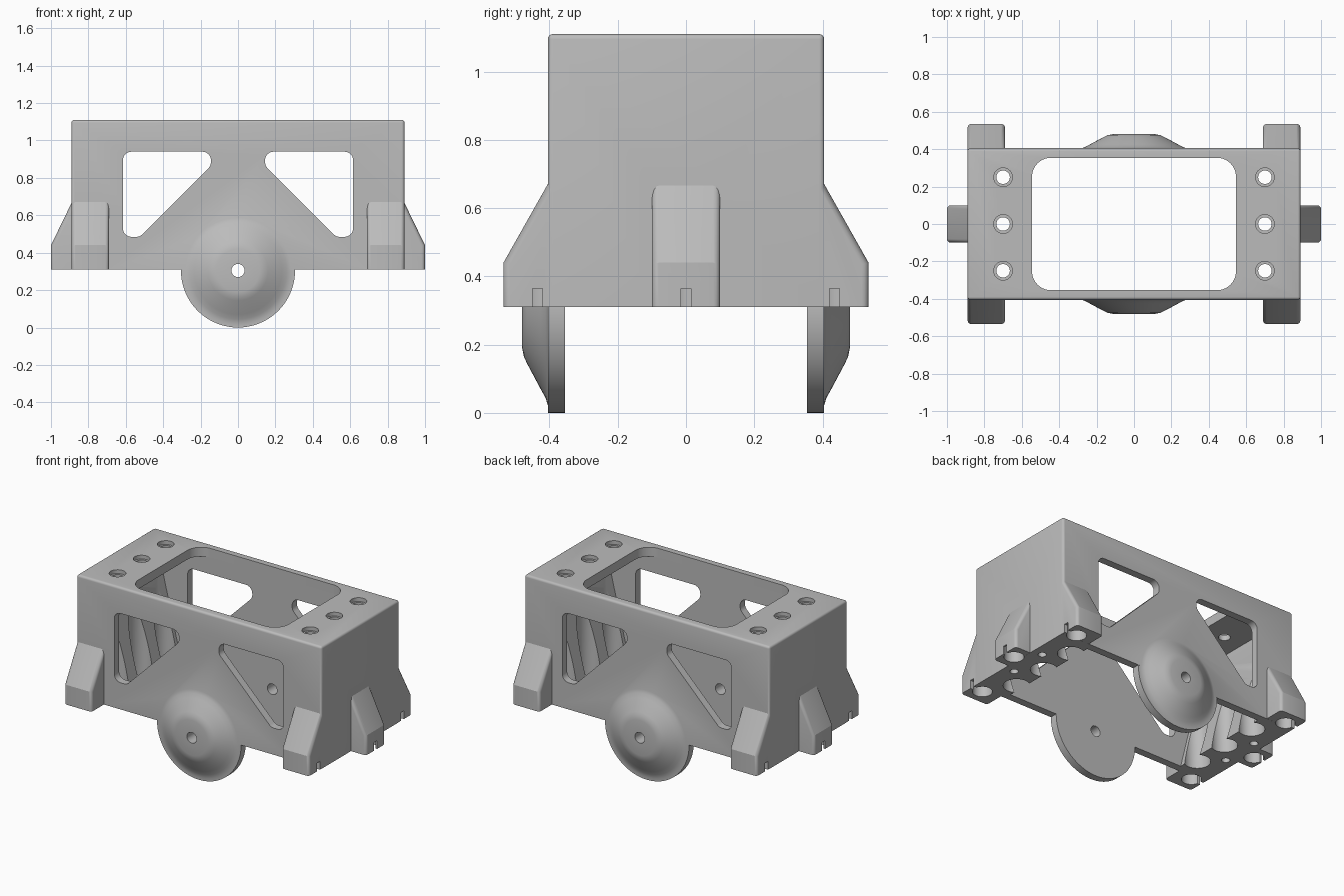
import bpy
import bmesh
import math
from mathutils import Vector

cube = bpy.data.objects.get("Cube")
if cube:
    bpy.data.objects.remove(cube, do_unlink=True)

GREY = (0.5, 0.5, 0.5, 1.0)
grey = bpy.data.materials.new("plain grey")
grey.use_nodes = True
grey.diffuse_color = GREY
for node in grey.node_tree.nodes:
    if node.type == 'BSDF_PRINCIPLED':
        node.inputs["Base Color"].default_value = GREY

SIDES = (-1, 1)
FLOOR, TOP = 0.31, 1.11
HALF_X, HALF_Y, INNER_Y = 0.89, 0.405, 0.355
HUB_Z = 0.305


def to_object(name, bm):
    bmesh.ops.recalc_face_normals(bm, faces=bm.faces[:])
    mesh = bpy.data.meshes.new(name)
    bm.to_mesh(mesh)
    bm.free()
    mesh.materials.append(grey)
    obj = bpy.data.objects.new(name, mesh)
    bpy.context.collection.objects.link(obj)
    return obj


def prism(name, points, axis, low, high, bevel=0, rule=None):
    """Extrude a 2D outline along an axis, rounding the edges chosen by rule."""
    place = {'x': lambda a, b, t: (t, a, b),
             'y': lambda a, b, t: (a, t, b),
             'z': lambda a, b, t: (a, b, t)}[axis]
    low, high = sorted((low, high))
    bm = bmesh.new()
    ends = [[bm.verts.new(place(p[0], p[1], t)) for p in points] for t in (low, high)]
    for ring in ends:
        bm.faces.new(ring)
    count = len(points)
    for i in range(count):
        j = (i + 1) % count
        bm.faces.new((ends[0][i], ends[0][j], ends[1][j], ends[1][i]))
    bmesh.ops.recalc_face_normals(bm, faces=bm.faces[:])
    if bevel:
        chosen = [e for e in bm.edges if rule(e.verts[0].co, e.verts[1].co)]
        bmesh.ops.bevel(bm, geom=chosen, offset=bevel, segments=4,
                        profile=0.5, affect='EDGES')
    return to_object(name, bm)


def rectangle(x0, x1, y0, y1):
    return [(x0, y0), (x1, y0), (x1, y1), (x0, y1)]


def rounded(points, radius, steps=8):
    """Replace every corner of an outline with an arc."""
    pts = [Vector(p) for p in points]
    result = []
    for i, p in enumerate(pts):
        a = (pts[i - 1] - p).normalized()
        b = (pts[(i + 1) % len(pts)] - p).normalized()
        half = a.angle(b) / 2
        center = p + (a + b).normalized() * radius / math.sin(half)
        reach = radius / math.tan(half)
        start, end = p + a * reach - center, p + b * reach - center
        for k in range(steps + 1):
            result.append(center + start.lerp(end, k / steps).normalized() * radius)
    return result


def circle(cx, cy, radius, steps=32):
    return [(cx + radius * math.cos(math.tau * k / steps),
             cy + radius * math.sin(math.tau * k / steps)) for k in range(steps)]


def wheel_disc(side):
    """Turned disc with a raised, softly sloped hub."""
    profile = [(0, 0.34), (0.305, 0.34), (0.305, 0.404), (0.285, 0.404),
               (0.26, 0.412), (0.235, 0.426), (0.16, 0.466), (0.14, 0.475),
               (0.115, 0.48), (0, 0.48)]
    bm = bmesh.new()
    verts = [bm.verts.new((r, side * y, HUB_Z)) for r, y in profile]
    edges = [bm.edges.new(pair) for pair in zip(verts, verts[1:])]
    bmesh.ops.spin(bm, geom=verts + edges, cent=(0, 0, HUB_Z), axis=(0, 1, 0),
                   angle=math.tau, steps=72)
    bmesh.ops.remove_doubles(bm, verts=bm.verts[:], dist=0.0001)
    return to_object("wheel_disc", bm)


def combine(body, other, operation):
    mod = body.modifiers.new("combine", 'BOOLEAN')
    mod.operation = operation
    mod.solver = 'EXACT'
    mod.object = other
    bpy.context.view_layer.objects.active = body
    bpy.ops.object.modifier_apply(modifier=mod.name)
    bpy.data.objects.remove(other, do_unlink=True)


# Main housing block, rounded everywhere except underneath
body = prism("housing", rectangle(-HALF_X, HALF_X, -HALF_Y, HALF_Y), 'z', FLOOR, TOP,
             0.015, lambda a, b: max(a.z, b.z) > 1)


# Sloped feet: four at the corners and one at each end
def foot_profile(side, wall, out):
    base = FLOOR + 0.0005
    return [(side * (wall - 0.015), base), (side * out, base),
            (side * out, 0.44), (side * (wall - 0.015), 0.697)]


def foot_rule(axis, out):
    def rule(a, b):
        upright = abs(a.z - b.z) > 0.05
        return upright and max(abs(a[axis]), abs(b[axis])) > out - 0.01
    return rule


added = []
for s in SIDES:
    added.append(prism("end_foot", foot_profile(s, HALF_X, 1.0), 'y', -0.1, 0.1,
                       0.02, foot_rule(0, 1.0)))
    added.append(wheel_disc(s))
    for sx in SIDES:
        added.append(prism("corner_foot", foot_profile(s, HALF_Y, 0.535), 'x',
                           sx * 0.69, sx * 0.8895, 0.02, foot_rule(1, 0.535)))
for part in added:
    combine(body, part, 'UNION')

# Hollow interior with leaning end walls, and the opening in the top plate
cavity = [(-0.66, -0.1), (0.66, -0.1), (0.66, FLOOR), (0.84, 1.05),
          (-0.84, 1.05), (-0.66, FLOOR)]
cuts = [prism("cavity", cavity, 'y', -INNER_Y, INNER_Y),
        prism("top_opening", rounded(rectangle(-0.545, 0.545, -0.354, 0.354), 0.1),
              'z', 1.0, 1.3),
        prism("axle_hole", circle(0, HUB_Z, 0.035), 'y', -1, 1)]

for s in SIDES:
    # Side windows
    window = [(s * 0.615, 0.94), (s * 0.145, 0.94), (s * 0.145, 0.865),
              (s * 0.525, 0.485), (s * 0.615, 0.485)]
    cuts.append(prism("window", rounded(window, 0.045), 'y', -1, 1))
    # Bolt holes with counterbores, and the channels below them
    for y in (-0.25, 0, 0.25):
        x = s * 0.7
        cuts.append(prism("channel", circle(x, y, 0.08), 'z', 0.2, 1.049))
        cuts.append(prism("bolt_hole", circle(x, y, 0.036), 'z', 1.0, 1.3))
        cuts.append(prism("counterbore", circle(x, y, 0.05), 'z', 1.085, 1.3))
    # Sockets under the feet, each with a narrow slot to the outside
    for x, y, out in ((0.81, -0.435, 0.95), (0.93, 0, 1.05), (0.81, 0.435, 0.95)):
        cuts.append(prism("socket", circle(s * x, y, 0.06), 'z', 0.2, 0.41))
        slot = rectangle(y - 0.015, y + 0.015, 0.2, 0.365)
        cuts.append(prism("slot", slot, 'x', s * x, s * out))
    # Small holes in the underside
    for y in (-0.13, 0.13):
        cuts.append(prism("pin_hole", circle(s * 0.82, y, 0.025), 'z', 0.2, 0.42))
for part in cuts:
    combine(body, part, 'DIFFERENCE')

bpy.ops.object.select_all(action='DESELECT')
body.select_set(True)
bpy.context.view_layer.objects.active = body
bpy.ops.object.shade_smooth_by_angle(angle=math.radians(25))
